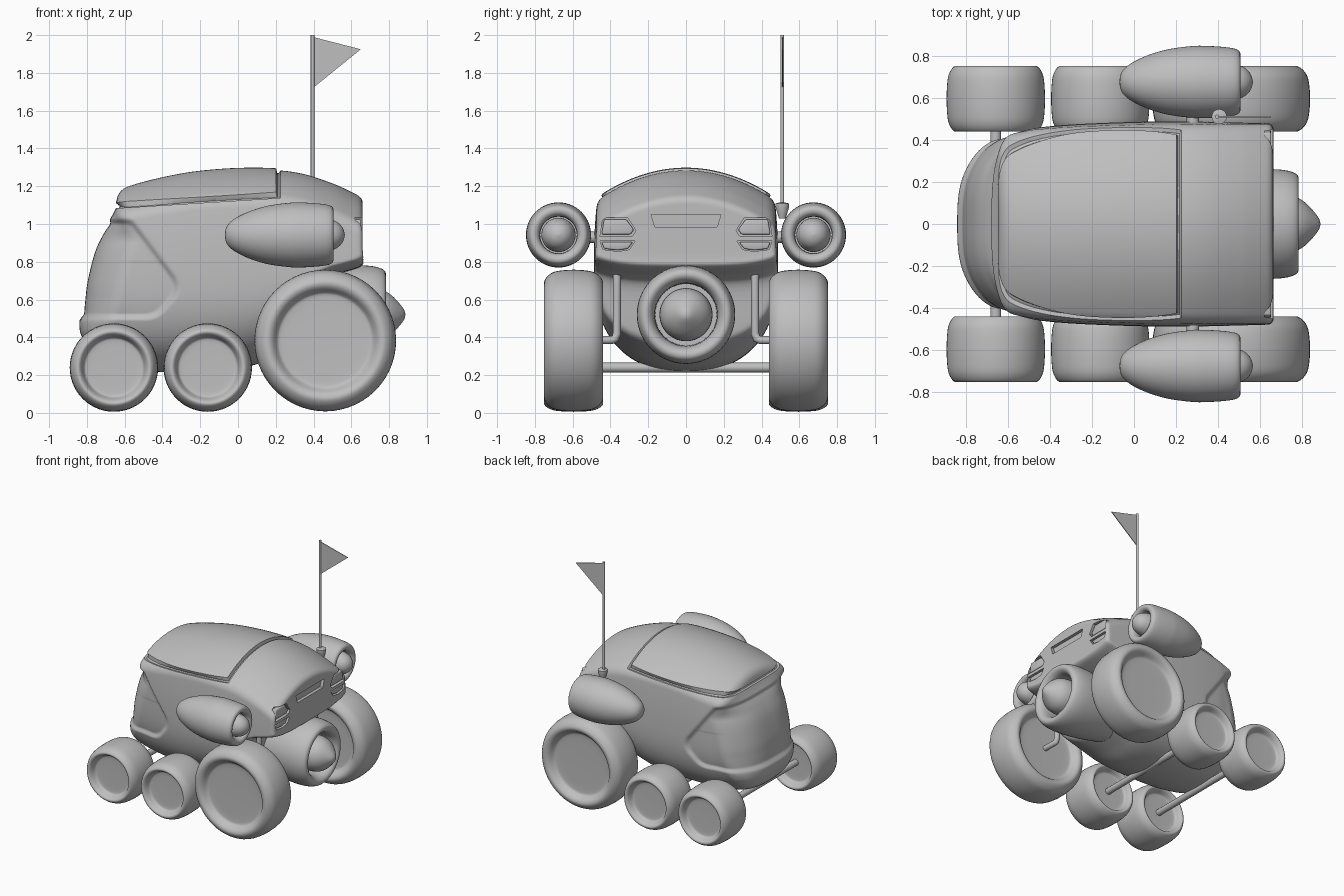
import bpy, bmesh, math
from mathutils import Vector

if "Cube" in bpy.data.objects:
    bpy.data.objects.remove(bpy.data.objects["Cube"])

grey = bpy.data.materials.new("plain_grey")
grey.diffuse_color = (0.52, 0.52, 0.52, 1)
grey.use_nodes = True
grey.node_tree.nodes["Principled BSDF"].inputs["Base Color"].default_value = grey.diffuse_color


def finish(name, bm, angle=40):
    bmesh.ops.recalc_face_normals(bm, faces=bm.faces)
    me = bpy.data.meshes.new(name)
    bm.to_mesh(me)
    bm.free()
    ob = bpy.data.objects.new(name, me)
    bpy.context.collection.objects.link(ob)
    me.materials.append(grey)
    smooth(ob, angle)
    return ob


def smooth(ob, angle):
    bpy.ops.object.select_all(action='DESELECT')
    ob.select_set(True)
    bpy.context.view_layer.objects.active = ob
    bpy.ops.object.shade_smooth_by_angle(angle=math.radians(angle))


def apply_modifiers(ob):
    dg = bpy.context.evaluated_depsgraph_get()
    me = bpy.data.meshes.new_from_object(ob.evaluated_get(dg))
    ob.modifiers.clear()
    ob.data = me


def rounded(pts, steps=3):
    """Catmull-Rom curve through profile points."""
    out = []
    for i in range(len(pts) - 1):
        p = [Vector(pts[max(0, min(len(pts) - 1, i + j))]) for j in (-1, 0, 1, 2)]
        for s in range(steps):
            t = s / steps
            out.append(0.5 * (2 * p[1] + (p[2] - p[0]) * t
                              + (2 * p[0] - 5 * p[1] + 4 * p[2] - p[3]) * t * t
                              + (3 * p[1] - p[0] - 3 * p[2] + p[3]) * t ** 3))
    return out + [Vector(pts[-1])]


def revolve(name, profile, centre, axis, seg=56):
    """Turn (radius, along) points about the x, y or z axis."""
    bm = bmesh.new()
    rings = []
    for r, a in profile:
        ring = []
        for i in range(1 if r < 1e-5 else seg):
            t = 2 * math.pi * i / seg
            c, s = r * math.cos(t), r * math.sin(t)
            v = {'x': (a, c, s), 'y': (c, a, s), 'z': (c, s, a)}[axis]
            ring.append(bm.verts.new(Vector(v) + Vector(centre)))
        rings.append(ring)
    for p, q in zip(rings, rings[1:]):
        for i in range(seg):
            j = (i + 1) % seg
            quad = [p[i % len(p)], p[j % len(p)], q[j % len(q)], q[i % len(q)]]
            quad = list(dict.fromkeys(quad))
            if len(quad) > 2:
                bm.faces.new(quad)
    return finish(name, bm)


def rod(name, pts, r):
    cu = bpy.data.curves.new(name, 'CURVE')
    cu.dimensions, cu.bevel_depth, cu.bevel_resolution, cu.use_fill_caps = '3D', r, 4, True
    sp = cu.splines.new('POLY')
    sp.points.add(len(pts) - 1)
    for q, p in zip(sp.points, pts):
        q.co = (*p, 1)
    cu.materials.append(grey)
    bpy.context.collection.objects.link(bpy.data.objects.new(name, cu))


def prism(bm, outline, x0, x1, side=1, bevel=0):
    """Extrude a (y, z) outline along x."""
    a = [bm.verts.new((x0, side * y, z)) for y, z in outline]
    b = [bm.verts.new((x1, side * y, z)) for y, z in outline]
    n = len(a)
    faces = [bm.faces.new(a), bm.faces.new(b[::-1])]
    faces += [bm.faces.new((a[i], b[i], b[(i + 1) % n], a[(i + 1) % n])) for i in range(n)]
    if bevel:
        edges = list({e for f in faces for e in f.edges})
        bmesh.ops.bevel(bm, geom=edges, offset=bevel, segments=3, affect='EDGES', profile=0.5)


def table(*pts):
    """Smoothed lookup through (input, output) points."""
    fine, n = rounded(pts, 8), 200
    lo, hi = pts[0][0], pts[-1][0]
    vals, k = [], 0
    for i in range(n + 1):
        v = lo + (hi - lo) * i / n
        while k < len(fine) - 2 and fine[k + 1].x < v:
            k += 1
        a, b = fine[k], fine[k + 1]
        vals.append(a.y + (b.y - a.y) * (v - a.x) / max(b.x - a.x, 1e-6))

    def look(v):
        f = max(0, min(n - 1e-6, (v - lo) / (hi - lo) * n))
        i = int(f)
        return vals[i] + (vals[i + 1] - vals[i]) * (f - i)
    return look


def smax(a, b, k):
    h = max(k - abs(a - b), 0) / k
    return max(a, b) + h * h * k / 4


roof = table((-.7, 1.145), (-.6, 1.182), (-.5, 1.213), (-.35, 1.248), (-.2, 1.272), (0, 1.287),
             (.2, 1.285), (.35, 1.264), (.5, 1.215), (.6, 1.17), (.66, 1.138))
nose = table((.22, -.6), (.3, -.76), (.4, -.825), (.46, -.84), (.52, -.835), (.6, -.828),
             (.7, -.815), (.85, -.777), (.95, -.73), (1.03, -.675), (1.1, -.64), (1.17, -.622),
             (1.25, -.59))
tail = table((.25, .3), (.4, .37), (.66, .41), (.72, .48), (.75, .58), (.78, .657), (.85, .66),
             (1.2, .66))
width = table((-.85, .43), (-.6, .438), (-.45, .46), (-.2, .478), (.2, .488), (.66, .478))
lift = table((-.84, .12), (-.65, .03), (-.4, 0), (0, .02), (.2, .08), (.4, .16), (.6, .3))


def hull(x, y, z):
    """Negative inside the body shell."""
    y, w = abs(y), width(x)
    if z < .8:
        q = (.8 - z) / (.584 - lift(x))
        g = (((y / w) ** 2.3 + q ** 3) ** .4 - 1) * w
    else:
        g = y - w + .02 * ((z - .8) / .35) ** 2
    g = smax(g, z - roof(x) + .15 * (y / .46) ** 2, .045)
    # plan of the front: bowed at the window, nearly straight under the roof
    s = max(0, min(1, (z - .9) / .18))
    s = s * s * (3 - 2 * s)
    bow = (1 - s) * .19 * (y / .43) ** 3 + s * .05 * (y / .45) ** 4
    g = smax(g, nose(z) + bow - x, .04)
    g = smax(g, x - tail(z - .03 * (y / .43) ** 4), .03)
    if x < -.25 and z < 1.04:  # wrap-around window, set in
        d = smax((x + .57) * .8 + (z - 1.05) * .6, (x + .30) * .77 - (z - .64) * .64, .08)
        d = smax(smax(d, .49 - z, .05), z - 1.03, .02)
        t = max(0, min(1, -d / .035))
        g += .02 * t * t * (3 - 2 * t)
    return g


# Body shell: half of a finely divided box pushed onto the hull shape, mirrored
bm = bmesh.new()
bmesh.ops.create_cube(bm, size=2)
bmesh.ops.subdivide_edges(bm, edges=bm.edges, cuts=109, use_grid_fill=True)
bmesh.ops.delete(bm, geom=[v for v in bm.verts if v.co.y < -1e-4], context='VERTS')
mid = Vector((-.09, 0, .82))
for v in bm.verts:
    d = Vector((v.co.x * .74, v.co.y * .48, v.co.z * .5))
    lo, hi = .3, 1.6
    for _ in range(12):
        t = (lo + hi) / 2
        if hull(*(mid + d * t)) < 0:
            lo = t
        else:
            hi = t
    a, b = hull(*(mid + d * lo)), hull(*(mid + d * hi))
    t = lo + (hi - lo) * (a / (a - b) if a < 0 < b else .5)
    v.co = mid + d * t
    if abs(d.y) < 1e-4:
        v.co.y = 0

# Raised roof panel: cut the seam lines, sink the groove, lift the panel
SLOPE = .0625
for k in (0, .008, .016, .024):
    for co, no in (((.225 - k, 0, 1), (1, 0, 0)), ((-.62, 0, 1.085 + k), (-SLOPE, 0, 1))):
        top = [f for f in bm.faces if f.calc_center_median().z > 1.02]
        geom = top + list({e for f in top for e in f.edges}) + list({v for f in top for v in f.verts})
        bmesh.ops.bisect_plane(bm, geom=geom, dist=1e-5, plane_co=co, plane_no=no)
bmesh.ops.recalc_face_normals(bm, faces=bm.faces)
bm.normal_update()
moves = []
for v in bm.verts:
    d = min(.225 - v.co.x, v.co.z - 1.085 - SLOPE * (v.co.x + .62))
    if d > 0:
        n = v.normal.copy()
        if v.co.y < 1e-4:
            n.y = 0
        if d < .008:
            h = -.015 * d / .008
        elif d < .016:
            h = -.015
        else:
            h = -.015 + .025 * min(1, (d - .016) / .008)
        moves.append((v, n * h))
for v, m in moves:
    v.co += m
body = finish("body_shell", bm)
mir = body.modifiers.new("mirror", 'MIRROR')
mir.use_axis = (False, True, False)

# Tail lamp and vent recesses
UPPER = [(.455, .935), (.44, 1.035), (.31, 1.035), (.265, .965), (.285, .935)]
LOWER = [(.455, .91), (.27, .91), (.30, .865), (.36, .855), (.44, .865)]
VENT = [(-.185, 1.05), (.185, 1.05), (.165, .985), (-.165, .985)]
bm = bmesh.new()
for s in (1, -1):
    prism(bm, UPPER, .62, .8, s)
    prism(bm, LOWER, .62, .8, s)
prism(bm, VENT, .635, .8)
cutter = finish("recess_cutter", bm)
cutter.hide_render = True
cut = body.modifiers.new("recesses", 'BOOLEAN')
cut.object, cut.operation, cut.solver = cutter, 'DIFFERENCE', 'EXACT'
apply_modifiers(body)
bpy.data.objects.remove(cutter)
smooth(body, 45)

# Tail lamps
for s, side in ((1, "left"), (-1, "right")):
    for part, shape, cz in (("upper", UPPER, .985), ("lower", LOWER, .885)):
        bm = bmesh.new()
        pts = [(.375 + (y - .375) * .9, cz + (z - cz) * .8) for y, z in shape]
        prism(bm, pts, .58, .652, s, .008)
        finish(f"{part}_lamp_{side}", bm)

# Wheels, dished on both sides
HALF = [(0, .64), (.35, .645), (.62, .66), (.68, .72), (.73, .88), (.78, .97), (.84, .98),
        (.91, .87), (.965, .68), (.99, .4), (1, 0)]
outline = rounded(HALF + [(r, -a) for r, a in HALF[-2::-1]])
for s, side in ((1, "left"), (-1, "right")):
    for part, x, z, R in (("front", -.657, .24, .234), ("middle", -.16, .24, .234),
                          ("rear", .462, .383, .375)):
        prof = [(max(0, r) * R, a * .158) for r, a in outline]
        revolve(f"{part}_wheel_{side}", prof, (x, s * .595, z), 'y')
    # Bent arm of the rear wheel
    rod(f"rear_arm_{side}", [(.45, s * .365, .8), (.45, s * .365, .42), (.45, s * .375, .393),
                             (.455, s * .395, .385), (.46, s * .56, .385)], .022)
    # Side pod with its nose cone and mount
    pod = [(0, -.07), (.045, -.06), (.085, -.02), (.125, .06), (.155, .16), (.17, .27),
           (.172, .33), (.167, .42), (.158, .48), (.143, .503), (.12, .503), (.103, .485),
           (.098, .45), (.097, .38)]
    revolve(f"side_pod_{side}", rounded(pod) + [(0, .38)], (0, s * .675, .942), 'x')
    cone = [(.09, .37), (.09, .45), (.083, .49), (.065, .53), (.035, .556), (0, .566)]
    revolve(f"pod_cone_{side}", rounded(cone), (0, s * .675, .942), 'x')
    rod(f"pod_mount_{side}", [(.28, s * .44, .93), (.28, s * .56, .93)], .03)

# Axles of the small wheels
for part, x in (("front", -.657), ("middle", -.16)):
    rod(f"{part}_axle", [(x, -.56, .24), (x, .56, .24)], .026)

# Main thruster and its cone
tube = [(.17, .15), (.215, .3), (.248, .48), (.26, .62), (.257, .71), (.24, .768), (.215, .783),
        (.19, .772), (.172, .74), (.165, .68), (.163, .6)]
revolve("main_thruster", [(0, .15)] + rounded(tube) + [(0, .6)], (0, 0, .52), 'x')
tip = [(.14, .6), (.14, .7), (.13, .765), (.105, .81), (.065, .85), (.025, .88), (0, .886)]
revolve("thruster_cone", rounded(tip), (0, 0, .52), 'x')

# Antenna with its socket and pennant
revolve("antenna_socket", [(0, 0), (.018, 0), (.024, .02), (.036, .06), (.036, .078), (.012, .085),
                           (0, .085)], (.405, .51, 1.03), 'z', 24)
rod("antenna_pole", [(.395, .51, 1.08), (.395, .51, 2)], .01)
bm = bmesh.new()
flag = [(.397, 1.99), (.65, 1.925), (.397, 1.72)]
f = bm.faces.new([bm.verts.new((x, .507, z)) for x, z in flag])
ext = bmesh.ops.extrude_face_region(bm, geom=[f])
bmesh.ops.translate(bm, vec=(0, .006, 0),
                    verts=[e for e in ext['geom'] if isinstance(e, bmesh.types.BMVert)])
finish("pennant", bm)
